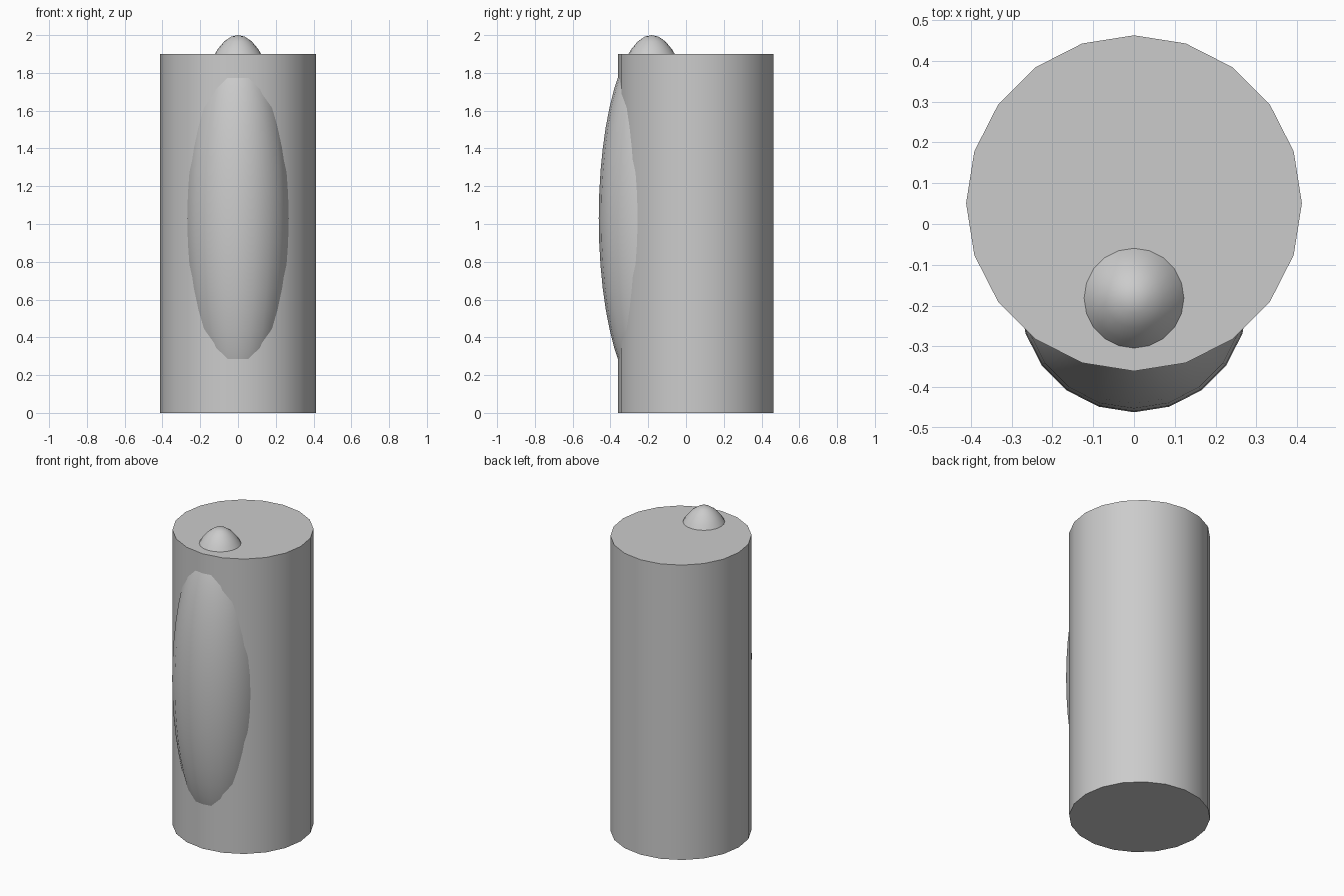
import bpy
import math

if "Cube" in bpy.data.objects:
    bpy.data.objects.remove(bpy.data.objects["Cube"])


def finish(name):
    obj = bpy.context.object
    obj.name = name
    bpy.ops.object.transform_apply(location=False, rotation=False, scale=True)
    bpy.ops.object.shade_smooth_by_angle(angle=math.radians(35))
    return obj


# Main upright cylinder, set slightly back
bpy.ops.mesh.primitive_cylinder_add(vertices=20, radius=0.412, depth=1.9,
                                    location=(0, 0.051, 0.95))
finish("body")

# Tall ellipsoid inside the body: bulges through the front and pokes out of the top
bpy.ops.mesh.primitive_uv_sphere_add(segments=20, ring_count=24, radius=1,
                                     location=(0, -0.182, 1.03))
bpy.context.object.scale = (0.28, 0.28, 0.97)
finish("front_bulge")
